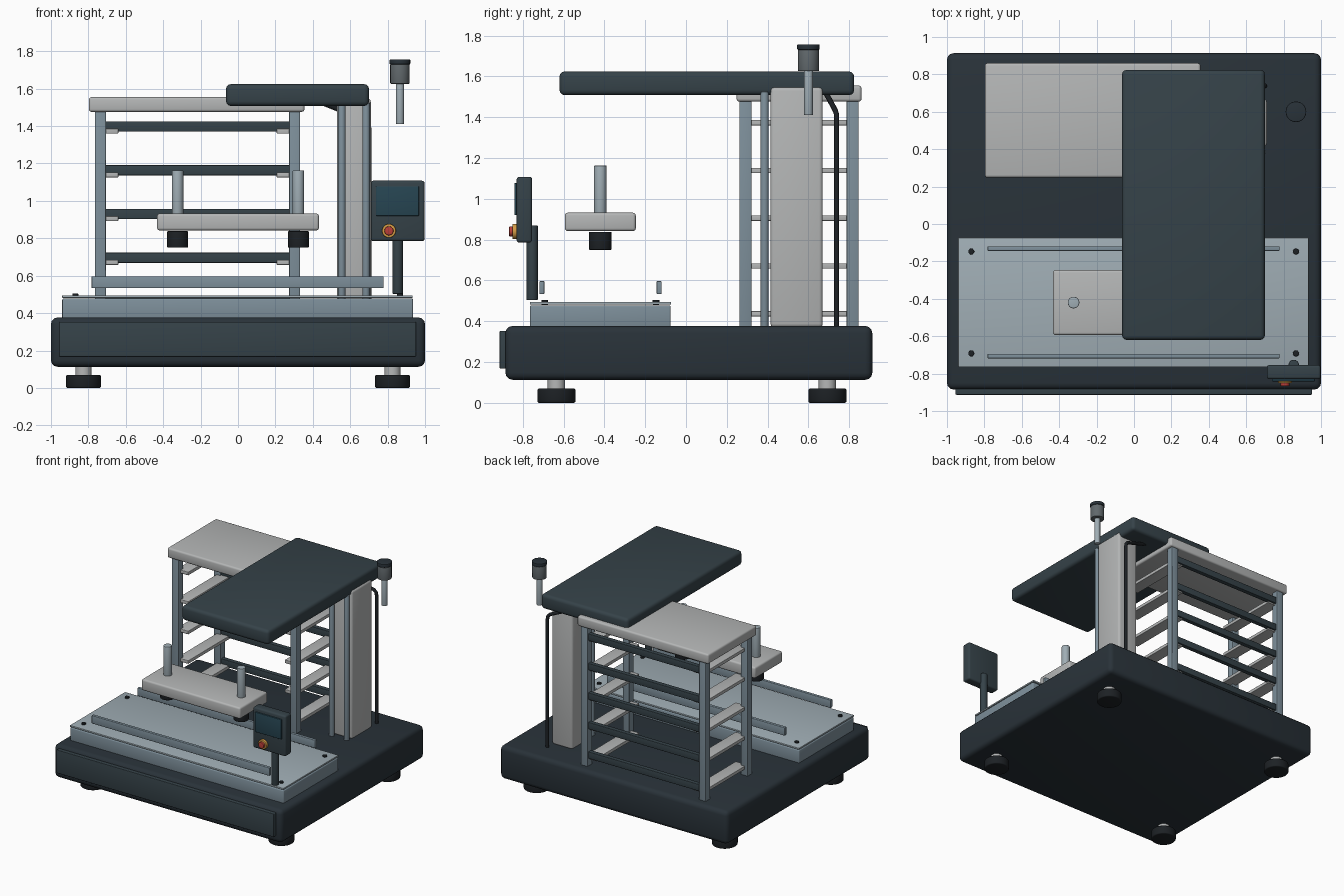
import bpy, bmesh, math
from mathutils import Matrix, Vector

if "Cube" in bpy.data.objects:
    bpy.data.objects.remove(bpy.data.objects["Cube"])


def material(name, r, g, b):
    m = bpy.data.materials.new(name)
    m.diffuse_color = (r, g, b, 1)
    m.use_nodes = True
    m.node_tree.nodes["Principled BSDF"].inputs["Base Color"].default_value = m.diffuse_color
    return m


DARK = material("dark_body", 0.022, 0.032, 0.041)
CHAR = material("charcoal", 0.036, 0.055, 0.066)
BLACK = material("rubber", 0.012, 0.015, 0.018)
STEEL = material("blue_steel", 0.21, 0.28, 0.33)
PLATE = material("plate_steel", 0.35, 0.42, 0.46)
LIGHT = material("light_grey", 0.46, 0.47, 0.47)
GREY = material("mid_grey", 0.12, 0.14, 0.15)
SCREEN = material("screen_glass", 0.02, 0.06, 0.085)
AMBER = material("amber", 0.65, 0.33, 0.06)
RED = material("red", 0.5, 0.05, 0.04)


def finish(bm, name, mat, bevel, angle=35, segments=3):
    if bevel:
        edges = [e for e in bm.edges if e.calc_face_angle(0) > math.radians(50)]
        bmesh.ops.bevel(bm, geom=edges, offset=bevel, segments=segments,
                        profile=0.5, affect='EDGES', clamp_overlap=True)
    me = bpy.data.meshes.new(name)
    bm.to_mesh(me)
    bm.free()
    ob = bpy.data.objects.new(name, me)
    bpy.context.collection.objects.link(ob)
    me.materials.append(mat)
    bpy.ops.object.select_all(action='DESELECT')
    ob.select_set(True)
    bpy.context.view_layer.objects.active = ob
    bpy.ops.object.shade_smooth_by_angle(angle=math.radians(angle))
    return ob


def box(name, x, y, z, mat, bevel=0.006):
    """Box from (min, max) ranges on each axis."""
    bm = bmesh.new()
    size = Vector((x[1] - x[0], y[1] - y[0], z[1] - z[0]))
    mid = Vector((sum(x) / 2, sum(y) / 2, sum(z) / 2))
    bmesh.ops.create_cube(bm, size=1, matrix=Matrix.Translation(mid) @ Matrix.Diagonal(size).to_4x4())
    return finish(bm, name, mat, bevel)


def cyl(name, x, y, z, r, mat, bevel=0.004, axis='Z'):
    """Cylinder with a (min, max) range along its axis (Z or Y)."""
    bm = bmesh.new()
    span = z if axis == 'Z' else y
    mid = (x, y, sum(z) / 2) if axis == 'Z' else (x, sum(y) / 2, z)
    rot = Matrix.Rotation(math.pi / 2, 4, 'X') if axis == 'Y' else Matrix.Identity(4)
    bmesh.ops.create_cone(bm, cap_ends=True, segments=40, radius1=r, radius2=r,
                          depth=span[1] - span[0], matrix=Matrix.Translation(mid) @ rot)
    return finish(bm, name, mat, bevel)


# Base with front panel and feet
box("base", (-1, 1), (-0.885, 0.913), (0.113, 0.377), DARK, 0.035)
box("front_panel", (-0.955, 0.952), (-0.913, -0.87), (0.168, 0.353), CHAR, 0.005)
for side, x in (("left", -0.826), ("right", 0.826)):
    for end, y in (("front", -0.635), ("back", 0.693)):
        cyl(f"foot_{end}_{side}", x, y, (0, 0.07), 0.093, BLACK, 0.008)
        cyl(f"foot_stem_{end}_{side}", x, y, (0.06, 0.13), 0.043, LIGHT, 0)

# Work bed, cover plate, screws and guide rails
box("bed", (-0.94, 0.936), (-0.765, -0.075), (0.37, 0.478), STEEL, 0.008)
box("bed_plate", (-0.94, 0.934), (-0.765, -0.073), (0.482, 0.495), PLATE, 0.003)
for x in (-0.87, 0.866):
    for y in (-0.147, -0.692):
        cyl("bed_screw", x, y, (0.48, 0.505), 0.016, BLACK, 0.002)
for name, y in (("front", -0.706), ("back", -0.132)):
    box(f"guide_rail_{name}", (-0.783, 0.778), (y - 0.012, y + 0.012), (0.533, 0.597), STEEL, 0.004)

# Slotted rack: posts, top, side ledges and rear crossbars
for x in (-0.765, 0.273):
    for y in (0.262, 0.787):
        box("rack_post", (x, x + 0.059), (y, y + 0.059), (0.37, 1.485), STEEL, 0.005)
box("rack_top", (-0.797, 0.355), (0.248, 0.86), (1.476, 1.555), LIGHT, 0.014)
for i in range(5):
    z = 0.437 + i * 0.234
    box("rack_ledge_left", (-0.74, -0.64), (0.29, 0.82), (z - 0.013, z + 0.013), LIGHT, 0.003)
    box("rack_ledge_right", (0.207, 0.307), (0.29, 0.82), (z - 0.013, z + 0.013), LIGHT, 0.003)
    box("rack_crossbar", (-0.72, 0.287), (0.798, 0.834), (z - 0.002, z + 0.052), CHAR, 0.004)

# Column with slide rods and overhead arm
box("column", (0.53, 0.71), (0.414, 0.67), (0.37, 1.547), LIGHT, 0.018)
for x in (0.555, 0.685):
    cyl("column_rod", x, 0.385, (0.37, 1.525), 0.02, STEEL, 0.002)
box("overhead_arm", (-0.064, 0.70), (-0.62, 0.824), (1.508, 1.624), CHAR, 0.025)

# Cable swept along a short path
curve = bpy.data.curves.new("cable_path", 'CURVE')
curve.dimensions = '3D'
curve.bevel_depth = 0.013
curve.bevel_resolution = 3
curve.use_fill_caps = True
path = [(0.46, 0.685, 1.52), (0.68, 0.732, 1.432), (0.695, 0.737, 1.415),
        (0.70, 0.738, 1.39), (0.70, 0.738, 0.37)]
spline = curve.splines.new('POLY')
spline.points.add(len(path) - 1)
for p, co in zip(spline.points, path):
    p.co = (*co, 1)
curve.materials.append(BLACK)
bpy.context.collection.objects.link(bpy.data.objects.new("cable", curve))

# Tool carriage with guide pins and pads
box("carriage", (-0.433, 0.433), (-0.594, -0.246), (0.842, 0.932), LIGHT, 0.014)
for side, x in (("left", -0.323), ("right", 0.323)):
    cyl(f"carriage_pin_{side}", x, -0.42, (0.92, 1.163), 0.031, PLATE)
    cyl(f"carriage_pad_{side}", x, -0.42, (0.75, 0.838), 0.056, BLACK, 0.005)

# Signal beacon
cyl("beacon_pole", 0.866, 0.6, (1.41, 1.63), 0.022, PLATE)
cyl("beacon_body", 0.866, 0.6, (1.626, 1.73), 0.052, GREY)
cyl("beacon_cap", 0.866, 0.6, (1.73, 1.757), 0.055, DARK)

# Operator panel with screen and stop button
cyl("panel_stand", 0.854, -0.754, (0.503, 0.87), 0.028, CHAR)
box("panel_body", (0.71, 0.998), (-0.83, -0.754), (0.785, 1.108), CHAR, 0.014)
box("panel_screen", (0.738, 0.967), (-0.841, -0.825), (0.92, 1.077), SCREEN, 0.003)
cyl("button_ring", 0.807, (-0.85, -0.825), 0.84, 0.037, AMBER, 0.003, 'Y')
cyl("stop_button", 0.807, (-0.867, -0.845), 0.84, 0.024, RED, 0.004, 'Y')
